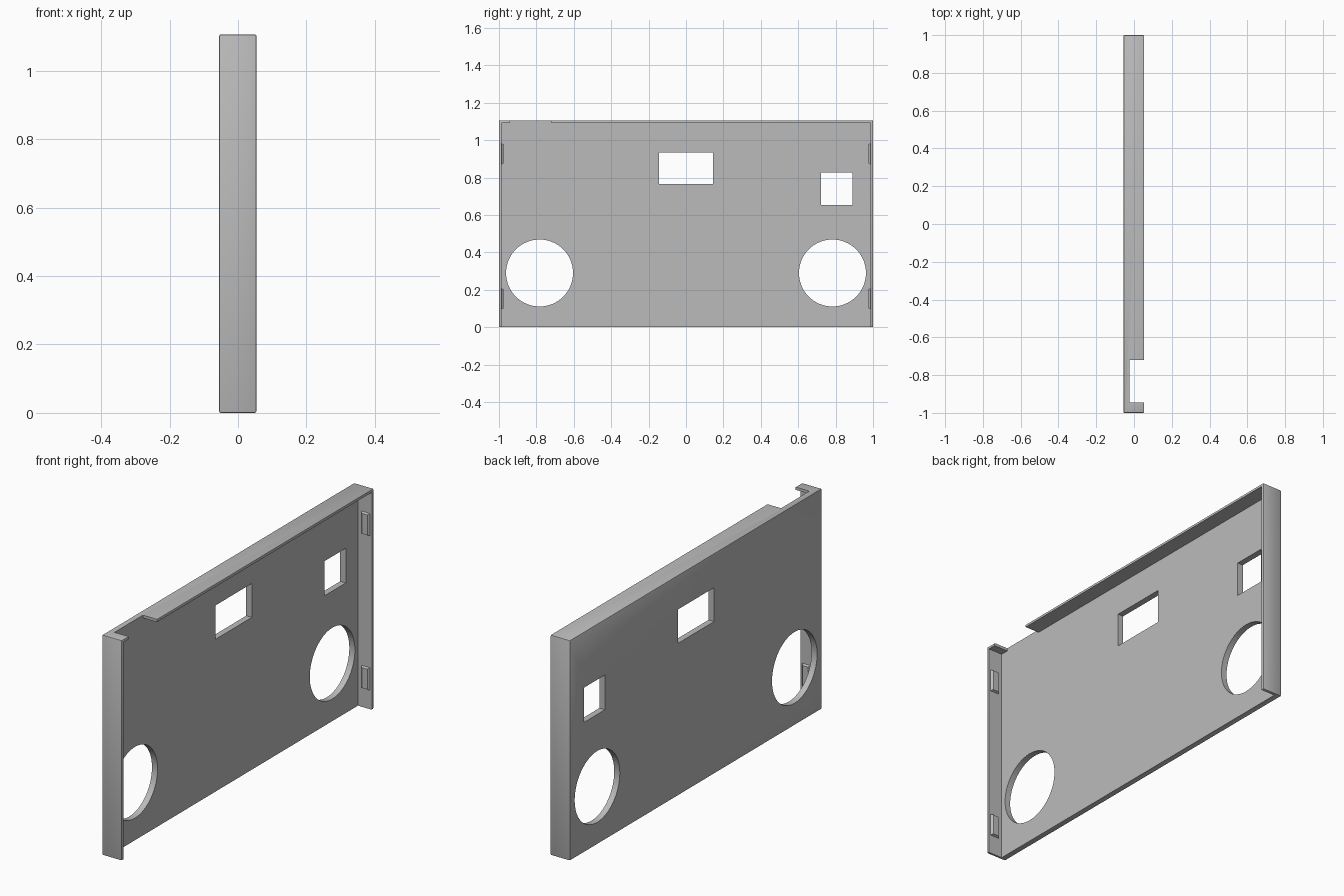
import bpy, bmesh, math
from mathutils import Matrix

if "Cube" in bpy.data.objects:
    bpy.data.objects.remove(bpy.data.objects["Cube"], do_unlink=True)

DEPTH = (-0.055, 0.054)     # outer face to open rim
FLOOR = -0.024              # inner face of the panel
HEIGHT, WALL = 1.106, 0.014

grey = bpy.data.materials.new("plain grey")
grey.use_nodes = True
colour = (0.5, 0.5, 0.5, 1)
grey.diffuse_color = colour
grey.node_tree.nodes["Principled BSDF"].inputs["Base Color"].default_value = colour


def finish(name, bm):
    mesh = bpy.data.meshes.new(name)
    bm.to_mesh(mesh)
    bm.free()
    mesh.materials.append(grey)
    obj = bpy.data.objects.new(name, mesh)
    bpy.context.collection.objects.link(obj)
    return obj


def box(name, x, y, z, bevel=0):
    bm = bmesh.new()
    bmesh.ops.create_cube(bm, size=1)
    for v in bm.verts:
        v.co = [r[0] if c < 0 else r[1] for c, r in zip(v.co, (x, y, z))]
    if bevel:
        bmesh.ops.bevel(bm, geom=bm.edges[:], offset=bevel, segments=2,
                        profile=0.5, affect='EDGES')
    return finish(name, bm)


def drill(name, y, z, radius):
    bm = bmesh.new()
    turn = Matrix.Translation((0, y, z)) @ Matrix.Rotation(math.pi / 2, 4, 'Y')
    bmesh.ops.create_cone(bm, cap_ends=True, segments=64, radius1=radius,
                          radius2=radius, depth=0.4, matrix=turn)
    return finish(name, bm)


# Shell with softened outer edges
panel = box("panel_shell", DEPTH, (-1, 1), (0, HEIGHT), 0.005)

# Hollow open at the side and bottom, lip gap, windows and round openings
THROUGH = (-0.2, 0.2)
cutters = [
    box("hollow_cutter", (FLOOR, 0.2), (-1 + WALL, 1 - WALL), (-0.1, HEIGHT - WALL)),
    box("lip_gap_cutter", (FLOOR, 0.2), (-0.945, -0.72), (1.0, 1.2)),
    box("wide_window_cutter", THROUGH, (-0.144, 0.144), (0.765, 0.935)),
    box("small_window_cutter", THROUGH, (0.722, 0.89), (0.653, 0.827)),
    drill("front_hole_cutter", -0.783, 0.29, 0.179),
    drill("back_hole_cutter", 0.783, 0.29, 0.179),
]
for cutter in cutters:
    cutter.hide_render = True
    mod = panel.modifiers.new(cutter.name, 'BOOLEAN')
    mod.operation = 'DIFFERENCE'
    mod.solver = 'EXACT'
    mod.object = cutter

# Bake the cuts, then drop the cutters
bpy.context.view_layer.update()
graph = bpy.context.evaluated_depsgraph_get()
baked = bpy.data.meshes.new_from_object(panel.evaluated_get(graph))
panel.modifiers.clear()
panel.data = baked
for cutter in cutters:
    bpy.data.objects.remove(cutter, do_unlink=True)

bpy.ops.object.select_all(action='DESELECT')
panel.select_set(True)
bpy.context.view_layer.objects.active = panel
bpy.ops.object.shade_smooth_by_angle(angle=math.radians(30))

# Tapered snap clips on the inside of both end walls
for end, side in (("front", -1), ("back", 1)):
    for level, z in (("lower", 0.152), ("upper", 0.927)):
        wall_y = side * (1 - WALL)
        clip = box(f"{end}_{level}_clip", (-0.005, 0.046),
                   sorted((wall_y + side * 0.002, wall_y - side * 0.011)),
                   (z - 0.057, z + 0.057))
        for v in clip.data.vertices:
            if abs(v.co.y) < 1 - WALL:
                v.co.x += 0.01 if v.co.x < 0.02 else -0.01
                v.co.z += 0.006 if v.co.z < z else -0.006
